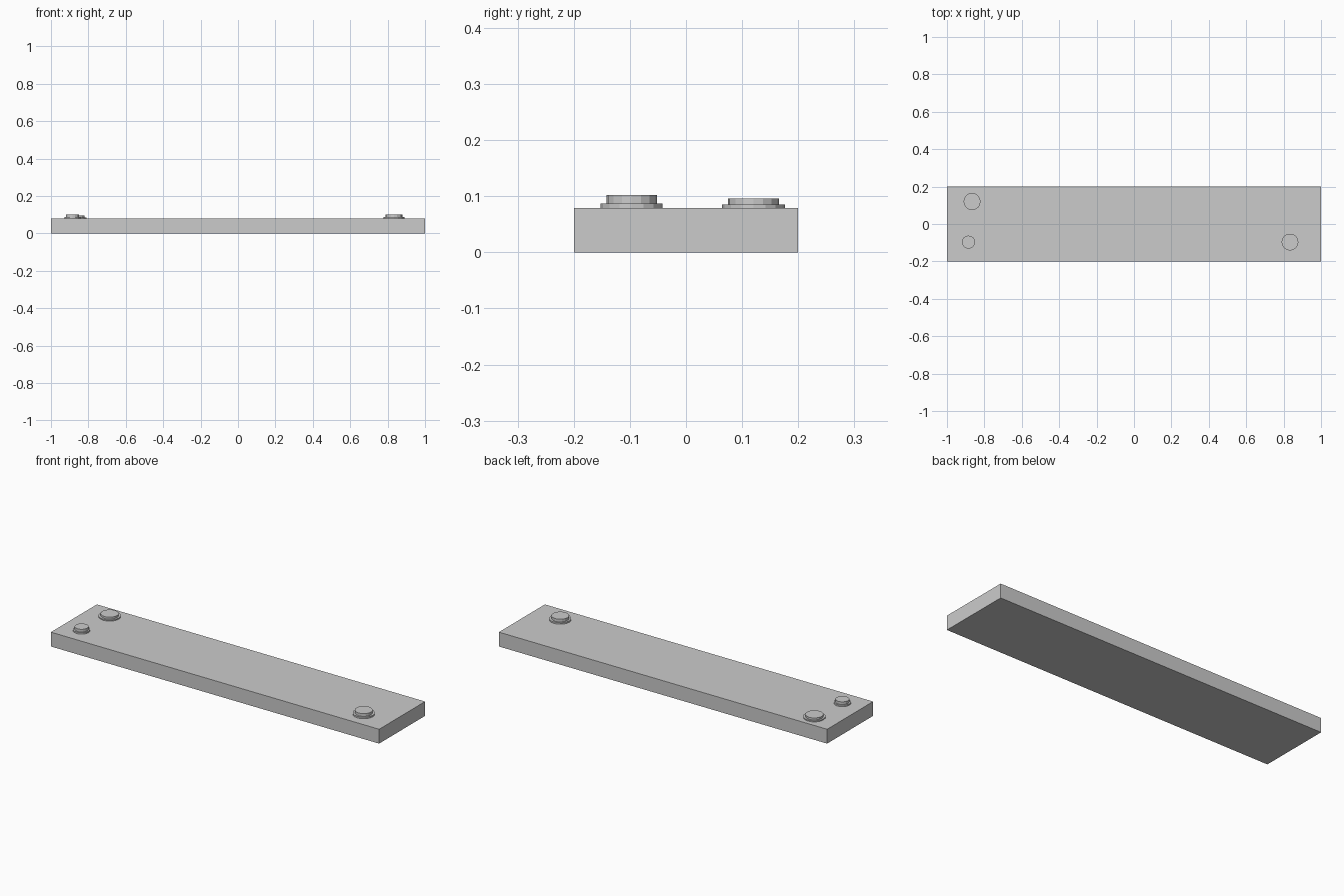
import bpy
from mathutils import Vector

if "Cube" in bpy.data.objects:
    bpy.data.objects.remove(bpy.data.objects["Cube"])

TOP = 0.079  # upper face of the plank


def cylinder(name, x, y, radius, z0, z1, sides=16):
    bpy.ops.mesh.primitive_cylinder_add(
        vertices=sides, radius=radius, depth=z1 - z0,
        location=(x, y, (z0 + z1) / 2))
    obj = bpy.context.object
    obj.name = name
    return obj


# Flat plank
bpy.ops.mesh.primitive_cube_add(size=1, location=(0, 0, TOP / 2))
plank = bpy.context.object
plank.name = "plank"
plank.scale = Vector((2.0, 0.4, TOP))
bpy.ops.object.transform_apply(location=False, rotation=False, scale=True)

# Nail heads: x, y, flange radius, cap radius, flange top, cap top
nails = [
    ("back_left", -0.866, 0.12, 0.056, 0.0455, 0.085, 0.096),
    ("front_left", -0.885, -0.097, 0.043, 0.035, 0.087, 0.102),
    ("front_right", 0.834, -0.097, 0.0555, 0.045, 0.087, 0.102),
]
for name, x, y, r_flange, r_cap, z_flange, z_cap in nails:
    cylinder("nail_flange_" + name, x, y, r_flange, TOP - 0.004, z_flange)
    cylinder("nail_cap_" + name, x, y, r_cap, z_flange - 0.002, z_cap)
